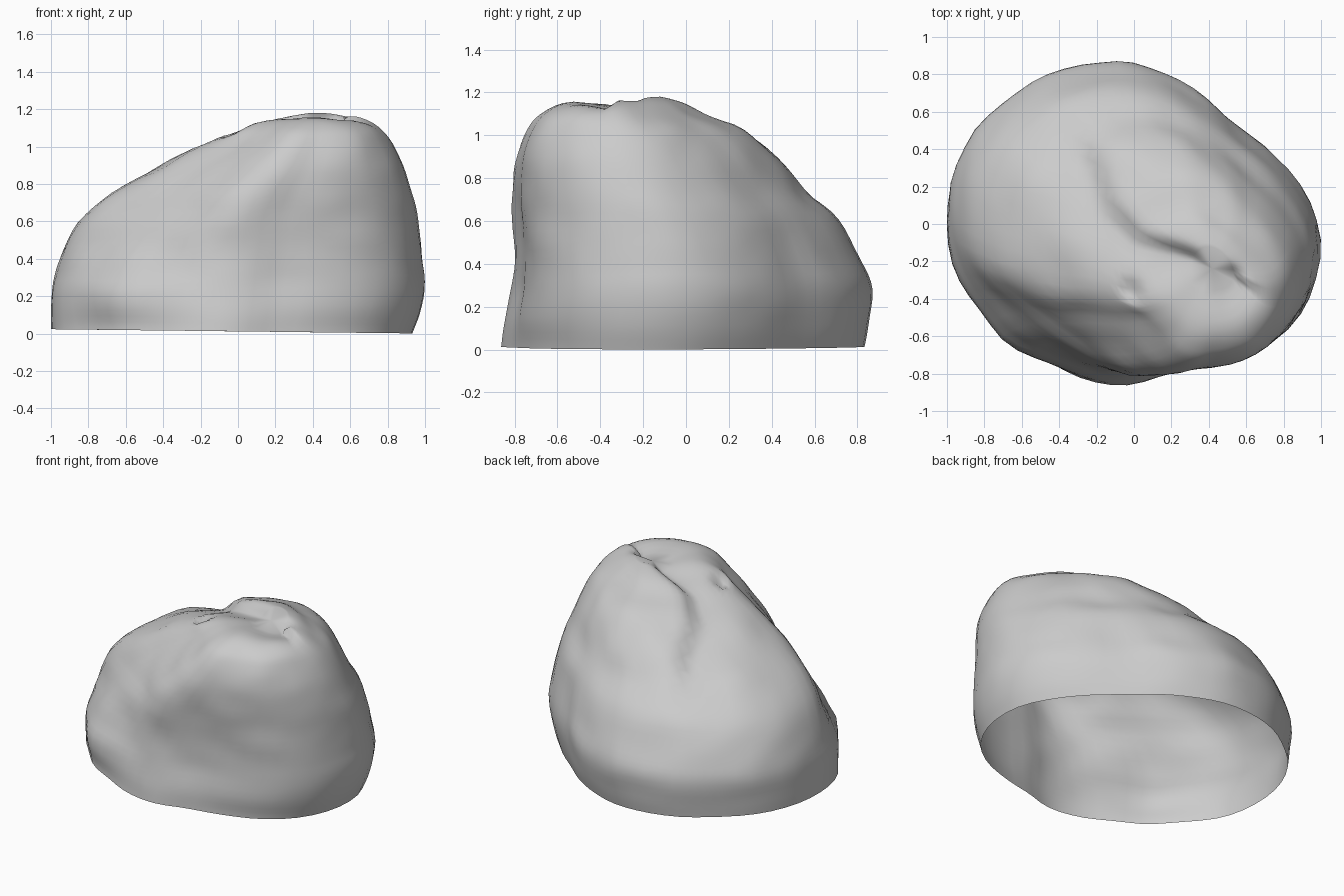
import bpy, bmesh, math
from mathutils import Vector, noise

cube = bpy.data.objects.get("Cube")
if cube:
    bpy.data.objects.remove(cube, do_unlink=True)

SEGMENTS, STEPS = 60, 4

# Plan outline: radius every 15 degrees, starting at +x
OUTLINE = [.99, .91, .84, .795, .80, .82, .86, .89, .92, .94, .98, 1.0,
           1.0, .995, .96, .955, .89, .87, .86, .84, .90, .97, 1.01, 1.02]
# Contour levels: height, x min, x max, y min, y max
LEVELS = [(.01, -1, .93, -.87, .83), (.12, -1, .97, -.855, .85),
          (.28, -.99, .99, -.82, .865), (.42, -.95, .98, -.81, .81),
          (.60, -.86, .96, -.82, .71), (.75, -.68, .93, -.82, .55),
          (.90, -.42, .88, -.80, .42), (1.02, -.20, .82, -.75, .27),
          (1.10, -.05, .75, -.69, .09), (1.15, .10, .66, -.58, -.01),
          (1.175, .30, .54, -.36, -.12)]
# Swells and hollows on the flanks: direction, spread, height, height spread, amount
FLANKS = [(45, .45, .35, .30, -.05), (325, .35, .35, .25, .03), (142, .4, .85, .4, .05),
          (225, .40, 0, .13, -.07), (305, .35, 0, .15, -.04)]
# Fold running over the crown
FOLD = [Vector(p) for p in ((-.25, .35), (-.17, .10), (0, -.10), (.25, -.17), (.52, -.28))]


def spline(a, b, c, d, t):
    return .5 * (2*b + (c - a)*t + (2*a - 5*b + 4*c - d)*t*t + (3*b - a - 3*c + d)*t**3)


def level_at(i, t):
    keys = [LEVELS[min(max(i + k, 0), len(LEVELS) - 1)] for k in (-1, 0, 1, 2)]
    return [spline(*vals, t) for vals in zip(*keys)]


def outline_at(angle):
    s = angle / math.tau * len(OUTLINE)
    i = int(s)
    keys = [OUTLINE[(i + k) % len(OUTLINE)] for k in (-1, 0, 1, 2)]
    return spline(*keys, s - i)


def bump(distance, width):
    return math.exp(-(distance / width) ** 2)


def turn(angle, degrees):
    # shortest signed angle to a compass direction
    return (angle - math.radians(degrees) + math.pi) % math.tau - math.pi


def fold_depth(p):
    # steep lip on the dome side, gentle slope on the front side
    best, lower_side = 9, False
    for a, b in zip(FOLD, FOLD[1:]):
        t = min(max((p - a).dot(b - a) / (b - a).length_squared, 0), 1)
        offset = p - a.lerp(b, t)
        if offset.length < best:
            best = offset.length
            lower_side = (b - a).cross(offset) < 0
    return bump(best, .17 if lower_side else .05)


def rock_point(level, angle):
    z, x0, x1, y0, y1 = level
    r = outline_at(angle)
    # flatten the front shoulder higher up
    rise = min(max((z - .25) / .4, 0), 1)
    r *= 1 - (.19 + .15 * max(z - .6, 0)) * rise * bump(turn(angle, 224), .47)
    for direction, spread, height, reach, amount in FLANKS:
        r *= 1 + amount * bump(turn(angle, direction), spread) * bump(z - height, reach)
    p = Vector(((x0 + x1) / 2 + r * math.cos(angle) * (x1 - x0) / 2,
                (y0 + y1) / 2 + r * math.sin(angle) / .865 * (y1 - y0) / 2, z))
    # uneven weathered surface
    rough = noise.noise_vector(p * 3) * .006 + noise.noise_vector(p * 6) * .01
    p += rough * min(max(z / .3, 0), 1)
    # crown fold and small pit
    flat = Vector((p.x, p.y))
    top = min(max((z - .6) / .3, 0), 1)
    p.z -= top * .075 * fold_depth(flat)
    p.z -= top * .06 * bump((flat - Vector((-.02, -.36))).length, .05)
    # slightly tilted rim
    p.z += (.002 - .012 * p.x) * (1 - min(z / .3, 1))
    p.z = max(p.z, 0)
    return p


# Loft the contours into an open-bottomed shell
bm = bmesh.new()
rings = []
for i in range(len(LEVELS) - 1):
    for s in range(STEPS):
        rings.append(level_at(i, s / STEPS))
rings.append(LEVELS[-1])
loops = [[bm.verts.new(rock_point(lv, math.tau * k / SEGMENTS)) for k in range(SEGMENTS)]
         for lv in rings]
for low, high in zip(loops, loops[1:]):
    for k in range(SEGMENTS):
        n = (k + 1) % SEGMENTS
        bm.faces.new((low[k], low[n], high[n], high[k]))
crown = bm.verts.new(sum((v.co for v in loops[-1]), Vector()) / SEGMENTS)
for k in range(SEGMENTS):
    bm.faces.new((loops[-1][k], loops[-1][(k + 1) % SEGMENTS], crown))
for f in bm.faces:
    f.smooth = True
mesh = bpy.data.meshes.new("rock_shell")
bm.to_mesh(mesh)
bm.free()

# Stone colour
stone = bpy.data.materials.new("stone_grey")
stone.use_nodes = True
grey = (.6, .6, .6, 1)
stone.diffuse_color = grey
stone.node_tree.nodes["Principled BSDF"].inputs["Base Color"].default_value = grey
mesh.materials.append(stone)

rock = bpy.data.objects.new("rock_shell", mesh)
bpy.context.collection.objects.link(rock)
